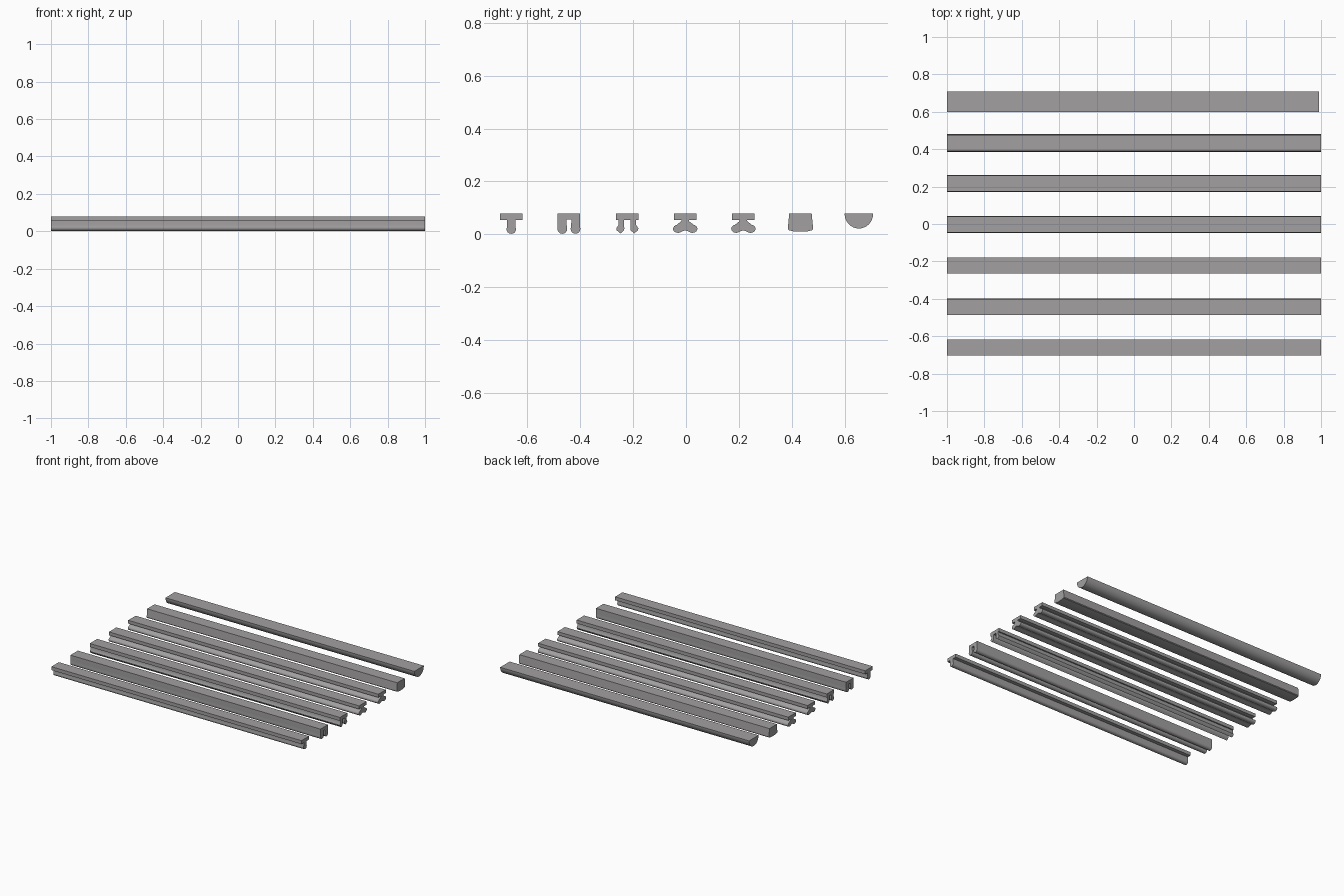
import bpy, bmesh
from math import cos, sin, pi, radians

cube = bpy.data.objects.get("Cube")
if cube:
    bpy.data.objects.remove(cube, do_unlink=True)

TOP = 0.079
HALF = 0.0425

grey = bpy.data.materials.new("warm_grey")
grey.use_nodes = True
grey.diffuse_color = (0.36, 0.35, 0.35, 1)
grey.node_tree.nodes["Principled BSDF"].inputs["Base Color"].default_value = (0.36, 0.35, 0.35, 1)


def rail(name, y, profile, length=2.0):
    """Extrude a closed (y, z) profile along x, starting at the right end."""
    bm = bmesh.new()
    face = bm.faces.new([bm.verts.new((-1, y + py, pz)) for py, pz in profile])
    out = bmesh.ops.extrude_face_region(bm, geom=[face])
    moved = [g for g in out["geom"] if isinstance(g, bmesh.types.BMVert)]
    bmesh.ops.translate(bm, verts=moved, vec=(length, 0, 0))
    bmesh.ops.recalc_face_normals(bm, faces=bm.faces)
    mesh = bpy.data.meshes.new(name)
    bm.to_mesh(mesh)
    bm.free()
    mesh.materials.append(grey)
    obj = bpy.data.objects.new(name, mesh)
    bpy.context.collection.objects.link(obj)
    bpy.ops.object.select_all(action="DESELECT")
    obj.select_set(True)
    bpy.context.view_layer.objects.active = obj
    bpy.ops.object.shade_smooth_by_angle(angle=radians(35))


def mirrored(half):
    """Close a left-half outline, listed top to bottom, across the centre."""
    return half + [(-py, pz) for py, pz in reversed(half) if py]


def arc(cy, cz, ry, rz, start, end, steps=10):
    angles = [radians(start + (end - start) * i / steps) for i in range(steps + 1)]
    return [(cy + ry * cos(a), cz + rz * sin(a)) for a in angles]


# T-shaped rail with a single rounded foot
rail("single_foot_rail", -0.661, mirrored(
    [(HALF, TOP), (HALF, 0.054), (0.016, 0.054), (0.016, 0.032)]
    + arc(0, 0.019, 0.018, 0.017, 20, -90)))

# Channel rail with two wide rounded feet flush with the cap
rail("wide_twin_foot_rail", -0.443, mirrored(
    [(HALF, TOP), (HALF, 0.043)]
    + arc(0.025, 0.021, 0.0185, 0.019, 20, -200)
    + [(0.009, 0.043), (0.009, 0.056), (0, 0.056)]))

# Channel rail with narrow legs and pointed feet
rail("pointed_twin_foot_rail", -0.222, mirrored(
    [(HALF, TOP), (HALF, 0.054), (0.033, 0.054), (0.033, 0.036),
     (0.042, 0.022), (0.040, 0.015), (0.026, 0.003), (0.013, 0.015),
     (0.011, 0.022), (0.013, 0.036), (0.013, 0.054), (0, 0.054)]))

# Two rails with a thin neck and a kidney-shaped foot
for name, y in (("centre_kidney_rail", -0.003), ("back_kidney_rail", 0.217)):
    rail(name, y, mirrored(
        [(HALF, TOP), (HALF, 0.055), (0.014, 0.055), (0.014, 0.050)]
        + arc(0.027, 0.021, 0.019, 0.0155, 75, -110)
        + [(0.010, 0.012), (0, 0.015)]))

# Solid block rail widening towards a gently curved underside
rail("block_rail", 0.433, mirrored(
    [(HALF, TOP), (0.048, 0.020), (0.044, 0.015), (0.025, 0.011), (0, 0.010)]))

# Half-round rail with a flat top
rail("half_round_rail", 0.654, arc(0, TOP, 0.054, 0.057, 0, -180, 24), 1.99)
